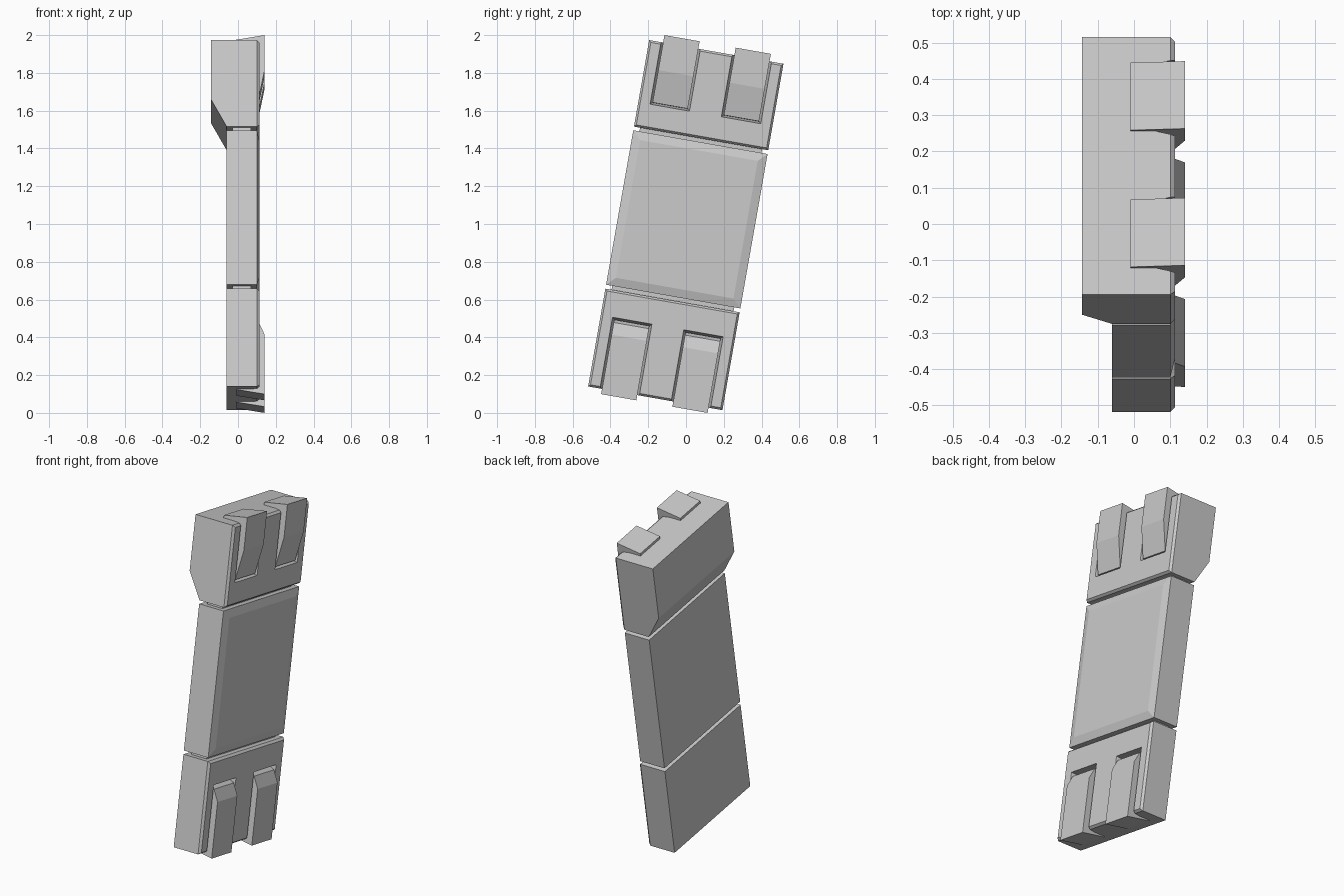
import bpy, bmesh, math
from mathutils import Matrix

if "Cube" in bpy.data.objects:
    bpy.data.objects.remove(bpy.data.objects["Cube"])

# Everything is modelled upright around the origin, then tilted 10 degrees
TILT = Matrix.Translation((0, 0, 1)) @ Matrix.Rotation(math.radians(-10), 4, 'X')
HALF = 0.361


def finish(name, bm):
    bmesh.ops.recalc_face_normals(bm, faces=bm.faces)
    bm.transform(TILT)
    me = bpy.data.meshes.new(name)
    bm.to_mesh(me)
    bm.free()
    ob = bpy.data.objects.new(name, me)
    bpy.context.collection.objects.link(ob)
    return ob


def prism(name, profile, y0, y1, inset=0, raise_by=0.013):
    """Extrude an (x, z) profile along y; optionally bevel up the front (+x) face."""
    bm = bmesh.new()
    f = bm.faces.new([bm.verts.new((x, y0, z)) for x, z in profile])
    r = bmesh.ops.extrude_face_region(bm, geom=[f])
    verts = [g for g in r['geom'] if isinstance(g, bmesh.types.BMVert)]
    bmesh.ops.translate(bm, verts=verts, vec=(0, y1 - y0, 0))
    bmesh.ops.recalc_face_normals(bm, faces=bm.faces)
    if inset:
        bm.normal_update()
        front = [f for f in bm.faces if f.normal.x > 0.99]
        bmesh.ops.inset_region(bm, faces=front, thickness=inset, depth=raise_by,
                               use_even_offset=True, use_boundary=True)
    return finish(name, bm)


def frustum(name, rect_a, xa, rect_b, xb):
    """Tapered block between two (y0, y1, z0, z1) rectangles."""
    bm = bmesh.new()
    rings = []
    for (y0, y1, z0, z1), x in ((rect_a, xa), (rect_b, xb)):
        rings.append([bm.verts.new((x, y, z)) for y, z in
                      ((y0, z0), (y1, z0), (y1, z1), (y0, z1))])
    a, b = rings
    bm.faces.new(a)
    bm.faces.new(b)
    for i in range(4):
        j = (i + 1) % 4
        bm.faces.new((a[i], a[j], b[j], b[i]))
    return finish(name, bm)


def cut(target, cutter):
    cutter.hide_render = True
    m = target.modifiers.new("pocket", 'BOOLEAN')
    m.operation = 'DIFFERENCE'
    m.solver = 'EXACT'
    m.object = cutter
    bpy.context.view_layer.objects.active = target
    bpy.ops.object.modifier_apply(modifier=m.name)
    bpy.data.objects.remove(cutter)


# Three panels
lower = prism("lower_panel", [(-.06, -.937), (.10, -.937), (.10, -.411), (-.06, -.411)],
              -HALF, HALF, inset=.011)
prism("middle_panel", [(-.06, -.39), (.10, -.39), (.10, .44), (-.06, .44)],
      -HALF, HALF, inset=.045)
upper = prism("upper_panel", [(-.06, .46), (.10, .46), (.10, .925), (-.143, .925), (-.143, .606)],
              -HALF, HALF, inset=.011)

# Recessed core visible in the gaps between panels
prism("inner_core", [(-.03, -.47), (.07, -.47), (.07, .52), (-.03, .52)], -.328, .328)

# Angled tabs sitting in sloped pockets, two per end panel
upper_tab = [(-.01, .60), (-.01, .94), (.141, .965), (.141, .777), (.105, .603)]
lower_tab = [(-.01, -.94), (.141, -.965), (.141, -.645), (.11, -.58), (.08, -.565), (-.01, -.565)]
G = .013
for side, y0, y1 in (("left", -.286, -.097), ("right", .097, .286)):
    cut(upper, frustum("pocket_cutter", (y0, y1, .603, 1.1), .06,
                       (y0 - G, y1 + G, .603 - G, 1.1), .12))
    cut(lower, frustum("pocket_cutter", (y0, y1, -1.1, -.565), .06,
                       (y0 - G, y1 + G, -1.1, -.565 + G), .12))
    prism("upper_tab_" + side, upper_tab, y0, y1)
    prism("lower_tab_" + side, lower_tab, y0, y1)
